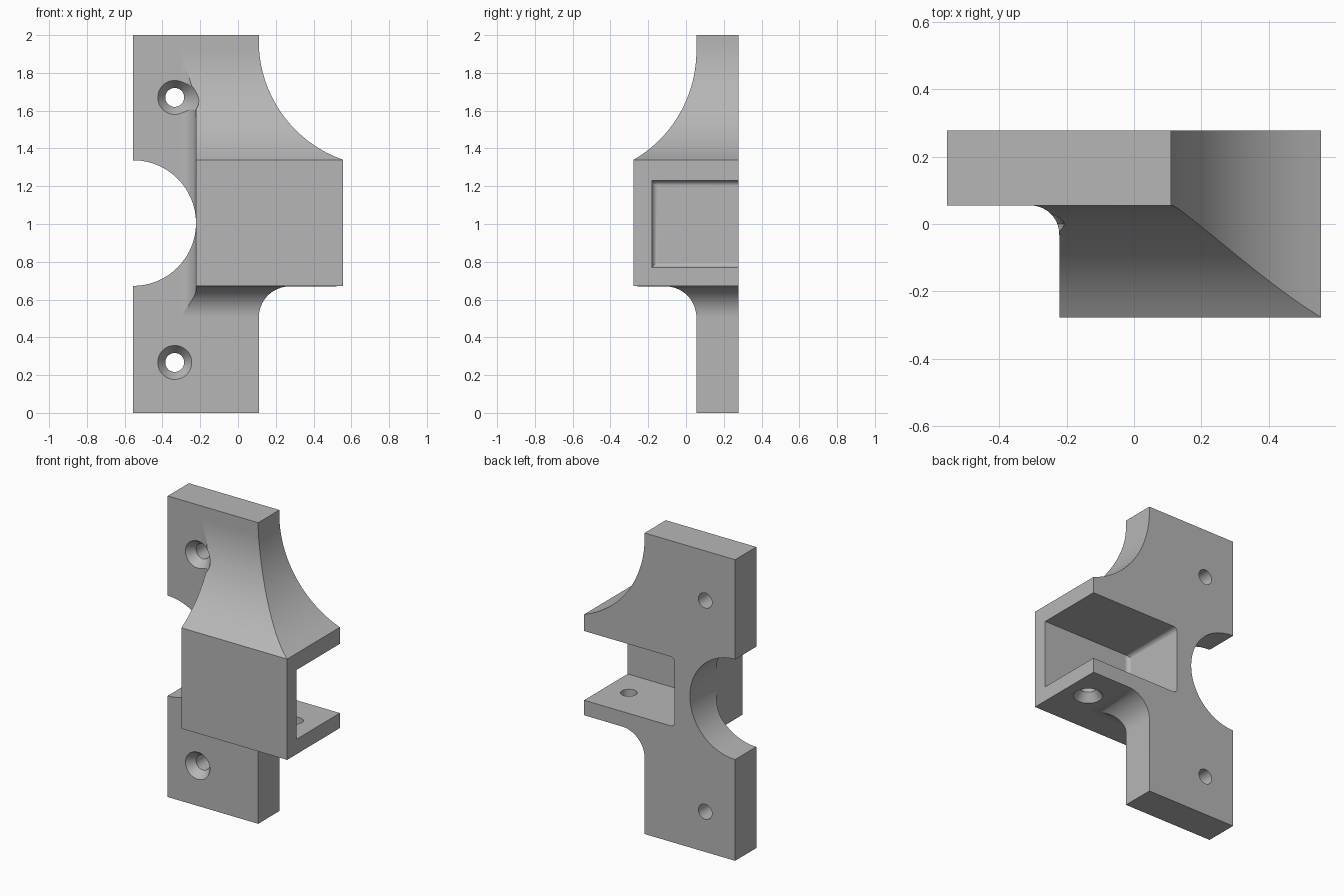
import bpy
import bmesh
from math import sin, cos, pi, sqrt
from mathutils import Matrix, Vector

old = bpy.data.objects.get("Cube")
if old:
    bpy.data.objects.remove(old)

grey = bpy.data.materials.new("light grey")
grey.use_nodes = True
grey.diffuse_color = (0.47, 0.47, 0.47, 1)
grey.node_tree.nodes["Principled BSDF"].inputs["Base Color"].default_value = (0.47, 0.47, 0.47, 1)

# Main dimensions
LEFT, RIGHT, PLATE_RIGHT, BOX_LEFT = -0.555, 0.555, 0.11, -0.222
FRONT, PLATE_FRONT, BACK = -0.277, 0.055, 0.277
BOX_LOW, BOX_HIGH, TOP = 0.67, 1.34, 2.0
FLARE, LOWER, FILLET = 0.667, 0.165, 0.085


def make_object(name, bm):
    bmesh.ops.recalc_face_normals(bm, faces=bm.faces[:])
    mesh = bpy.data.meshes.new(name)
    bm.to_mesh(mesh)
    bm.free()
    mesh.materials.append(grey)
    obj = bpy.data.objects.new(name, mesh)
    bpy.context.collection.objects.link(obj)
    return obj


def loft(bm, rings):
    """Join closed rings of points and cap both ends."""
    rows = [[bm.verts.new(p) for p in ring] for ring in rings]
    n = len(rows[0])
    for a, b in zip(rows, rows[1:]):
        for i in range(n):
            j = (i + 1) % n
            bm.faces.new((a[i], a[j], b[j], b[i]))
    bm.faces.new(rows[0])
    bm.faces.new(rows[-1])


def flare_reach(z, reach):
    """Outward reach of the concave upper flare at height z."""
    centre = BOX_HIGH + sqrt(FLARE ** 2 - (FLARE - reach) ** 2)
    return FLARE - sqrt(FLARE ** 2 - max(centre - z, 0) ** 2)


def section(z, reach_x, reach_y):
    """Plate outline with a forward bump and a fillet on its left flank."""
    front = PLATE_FRONT - reach_y
    points = [(LEFT, BACK), (LEFT, PLATE_FRONT)]
    for i in range(13):
        y = max(PLATE_FRONT - FILLET * (1 - cos(i / 12 * pi / 2)), front)
        depth = y - PLATE_FRONT + FILLET
        points.append((BOX_LEFT - FILLET + sqrt(max(FILLET ** 2 - depth ** 2, 0)), y))
    side = PLATE_RIGHT + reach_x
    points += [(BOX_LEFT if front < PLATE_FRONT - FILLET else points[-1][0], front),
               (side, front), (side, BACK)]
    return [(x, y, z) for x, y in points]


# Bracket body: plate, lower fillet, box and tapering upper flare
rings = [section(0, 0, 0)]
for i in range(17):
    a = i / 16 * pi / 2
    reach = LOWER * (1 - cos(a))
    rings.append(section(BOX_LOW - LOWER + LOWER * sin(a), reach, reach))
full_x, full_y = RIGHT - PLATE_RIGHT, PLATE_FRONT - FRONT
rings.append(section(BOX_LOW + 0.0005, full_x, full_y))
for i in range(33):
    z = BOX_HIGH + (TOP - BOX_HIGH) * i / 32
    rings.append(section(z, flare_reach(z, full_x), flare_reach(z, full_y)))
bm = bmesh.new()
loft(bm, rings)
bmesh.ops.remove_doubles(bm, verts=bm.verts[:], dist=0.00005)
bmesh.ops.dissolve_degenerate(bm, edges=bm.edges[:], dist=0.00005)
bmesh.ops.recalc_face_normals(bm, faces=bm.faces[:])
bmesh.ops.dissolve_limit(bm, angle_limit=0.005, verts=bm.verts[:], edges=bm.edges[:])
body = make_object("bracket_body", bm)


def round_cutter(name, profile, place, segments=48):
    """Turned solid from (radius, distance along z) pairs."""
    bm = bmesh.new()
    loft(bm, [[place @ Vector((r * cos(2 * pi * i / segments), r * sin(2 * pi * i / segments), h))
               for i in range(segments)] for r, h in profile])
    return make_object(name, bm)


# Local z turned to point towards the back
to_back = Matrix.Rotation(-pi / 2, 4, 'X')
cutters = [round_cutter("pipe_cutout", [(0.3325, -0.2), (0.3325, 0.4)],
                        Matrix.Translation((LEFT, 0, 1.005)) @ to_back, 96)]
for name, z in (("lower_screw_hole", 0.267), ("upper_screw_hole", 1.67)):
    cutters.append(round_cutter(name, [(0.13, -0.1), (0.13, 0), (0.05, 0.11), (0.05, 0.4)],
                                Matrix.Translation((-0.335, 0, z)) @ to_back))
cutters.append(round_cutter("shelf_screw_hole", [(0.13, 0.615), (0.05, 0.725), (0.05, 0.85)],
                            Matrix.Translation((0.395, 0.035, 0))))

# Pocket open to the side and back, rounded around its end wall
bm = bmesh.new()
low, high = Vector((-0.11, -0.18, 0.77)), Vector((0.7, 0.4, 1.23))
bmesh.ops.create_cube(bm, size=1, matrix=Matrix.Translation((low + high) / 2)
                      @ Matrix.Diagonal((high - low).to_4d()))
end_edges = [e for e in bm.edges if all(v.co.x < 0 for v in e.verts)
             and any(v.co.y < 0 for v in e.verts)]
bmesh.ops.bevel(bm, geom=end_edges, offset=0.03, segments=6, profile=0.5, affect='EDGES')
cutters.append(make_object("side_pocket", bm))

# Cut all openings
bpy.ops.object.select_all(action='DESELECT')
bpy.context.view_layer.objects.active = body
body.select_set(True)
for cutter in cutters:
    cutter.hide_render = True
    mod = body.modifiers.new(cutter.name, 'BOOLEAN')
    mod.operation = 'DIFFERENCE'
    mod.solver = 'EXACT'
    mod.object = cutter
    bpy.ops.object.modifier_apply(modifier=mod.name)
    bpy.data.objects.remove(cutter)

# Smooth curves with crisp edges
bpy.ops.object.shade_smooth_by_angle(angle=pi / 7)
weighted = body.modifiers.new("flat face normals", 'WEIGHTED_NORMAL')
weighted.keep_sharp = True
